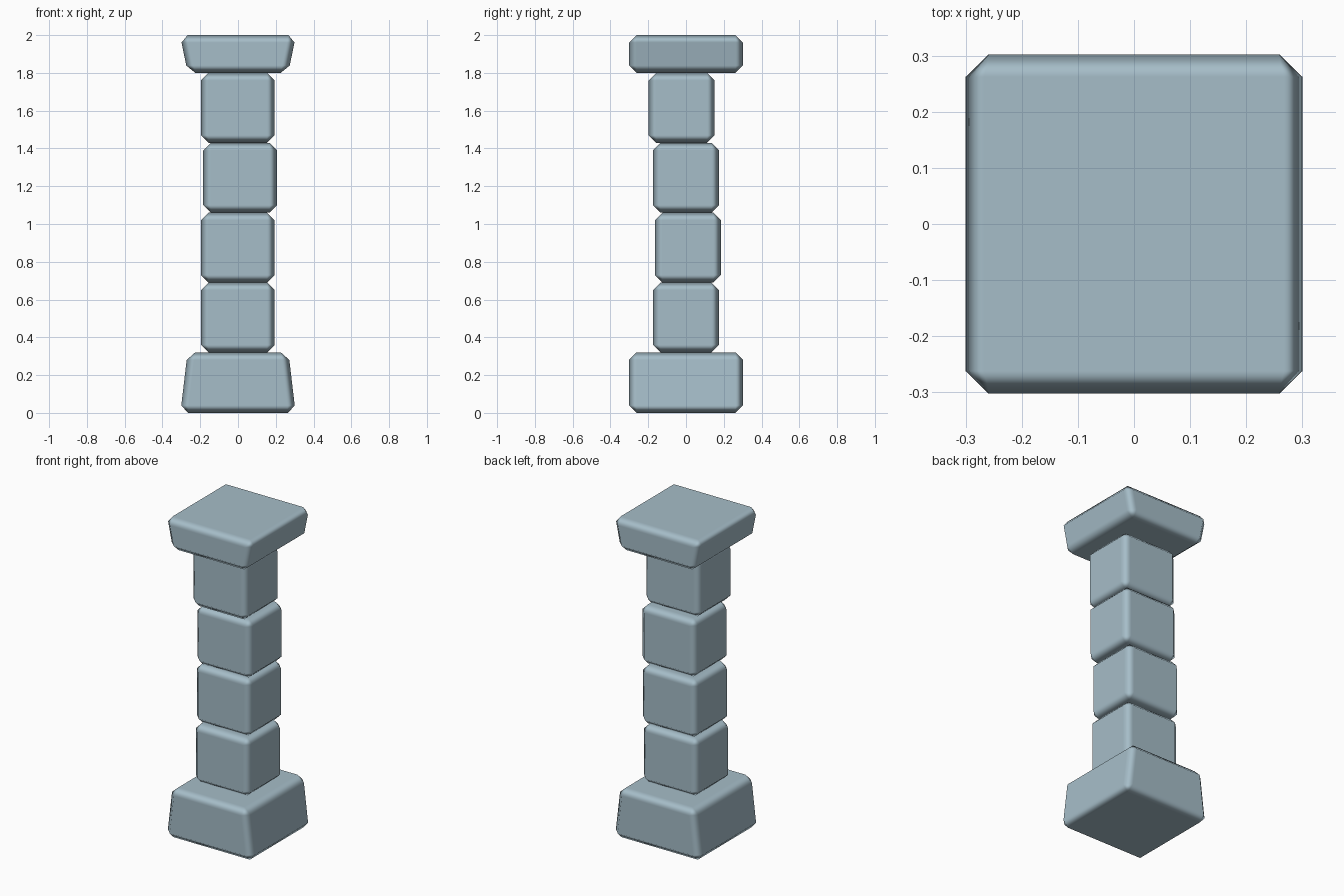
import bpy

if "Cube" in bpy.data.objects:
    bpy.data.objects.remove(bpy.data.objects["Cube"])

# Blue-grey stone
stone_mat = bpy.data.materials.new("blue_grey_stone")
stone_mat.diffuse_color = (0.38, 0.51, 0.58, 1)
stone_mat.use_nodes = True
stone_mat.node_tree.nodes["Principled BSDF"].inputs["Base Color"].default_value = stone_mat.diffuse_color


def stone(name, x, y, z0, z1, bottom_half, top_half, half_y):
    """Bevelled block whose x half-width may differ between bottom and top."""
    bpy.ops.mesh.primitive_cube_add(size=2)
    ob = bpy.context.object
    ob.name = name
    for v in ob.data.vertices:
        up = v.co.z > 0
        v.co.x *= top_half if up else bottom_half
        v.co.y *= half_y
        v.co.z = (z1 - z0) / 2 * (1 if up else -1)
    ob.location = (x, y, (z0 + z1) / 2)
    ob.data.materials.append(stone_mat)
    # single chamfer, softly shaded while the big faces stay flat
    bpy.ops.object.shade_smooth()
    bevel = ob.modifiers.new("chamfer", "BEVEL")
    bevel.width = 0.04
    bevel.segments = 1
    bevel.limit_method = "NONE"
    bevel.harden_normals = True
    return ob


# Plinth, narrowing upwards
stone("base", 0, 0, 0.0, 0.32, 0.305, 0.267, 0.302)

# Shaft of four slightly shifted blocks
shifts = [(0, 0), (0, 0.01), (0.012, 0), (0, -0.023)]
height = 1.48 / len(shifts)
for i, (dx, dy) in enumerate(shifts):
    z = 0.32 + i * height
    stone(f"shaft_block_{i + 1}", dx - 0.001, dy, z, z + height, 0.195, 0.195, 0.175)

# Capital, widening upwards
stone("capital", 0, 0, 1.80, 2.0, 0.266, 0.307, 0.302)
